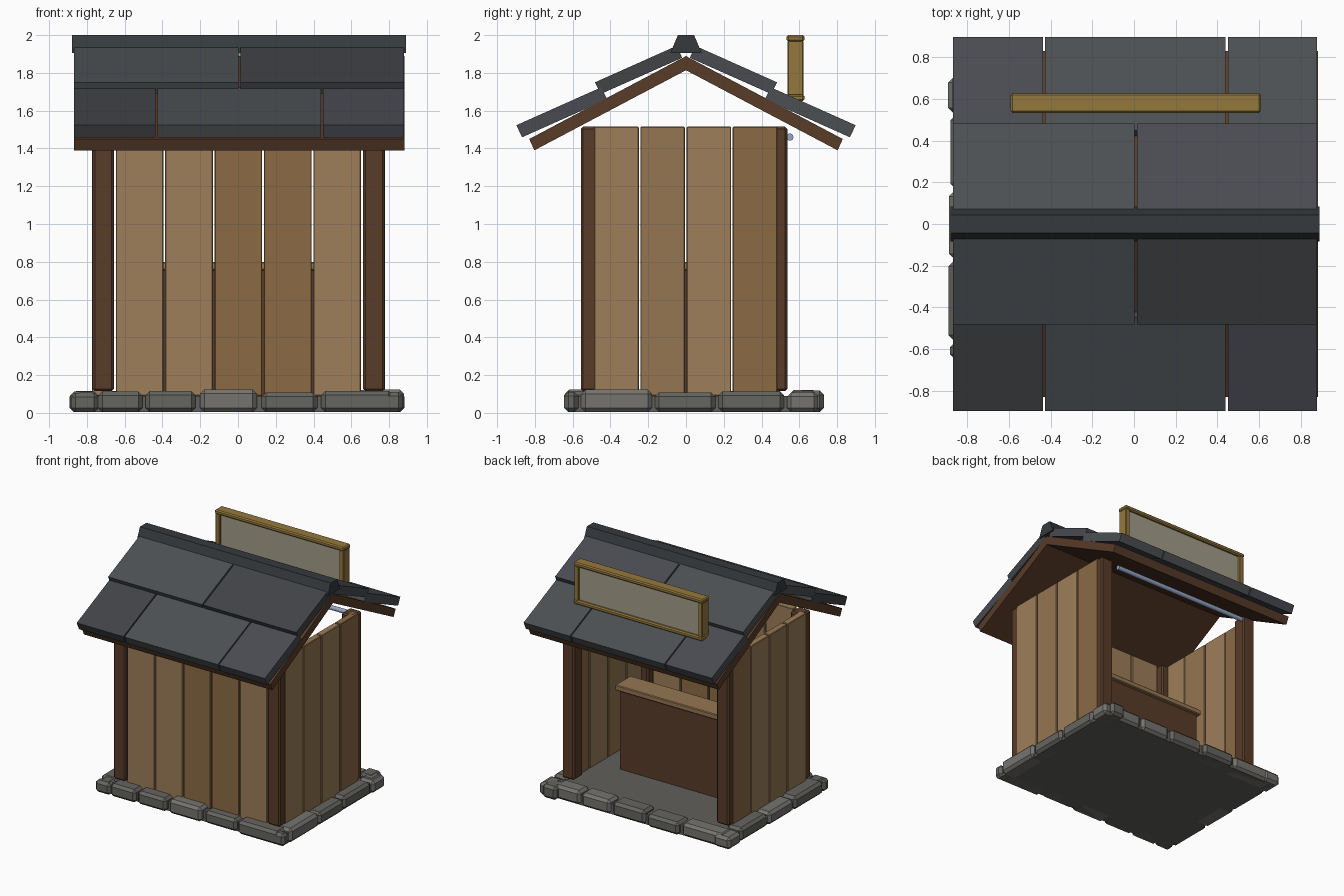
import bpy, bmesh, random
from math import radians

if "Cube" in bpy.data.objects:
    bpy.data.objects.remove(bpy.data.objects["Cube"])

random.seed(4)


def material(name, rgb):
    m = bpy.data.materials.new(name)
    m.diffuse_color = (*rgb, 1)
    m.use_nodes = True
    m.node_tree.nodes["Principled BSDF"].inputs["Base Color"].default_value = m.diffuse_color
    return m


PLANKS = [material("plank_light", (.34, .21, .10)),
          material("plank_mid", (.30, .18, .085)),
          material("plank_warm", (.26, .145, .06))]
DARK = material("dark_wood", (.10, .045, .022))
SLATES = [material("slate_grey", (.072, .080, .085)),
          material("slate_blue", (.066, .070, .085)),
          material("slate_dark", (.052, .056, .062))]
CAP = material("ridge_slate", (.035, .042, .048))
STONES = [material("stone_light", (.18, .175, .16)),
          material("stone_dark", (.13, .128, .115))]
FLOOR = material("floor_stone", (.12, .115, .105))
GOLD = material("gilded_frame", (.30, .19, .045))
PANEL = material("sign_panel", (.36, .33, .25))
TUBE = material("tube_light", (.30, .38, .55))


def finish(name, bm, mat, bevel=0):
    if bevel:
        bmesh.ops.bevel(bm, geom=bm.edges[:], offset=bevel, segments=1,
                        affect='EDGES', clamp_overlap=True)
    bmesh.ops.recalc_face_normals(bm, faces=bm.faces[:])
    me = bpy.data.meshes.new(name)
    bm.to_mesh(me)
    bm.free()
    me.materials.append(mat)
    ob = bpy.data.objects.new(name, me)
    bpy.context.collection.objects.link(ob)
    return ob


def box(name, x, y, z, mat, bevel=0):
    """Box given by its (min, max) range on each axis."""
    bm = bmesh.new()
    bmesh.ops.create_cube(bm, size=1)
    for v in bm.verts:
        v.co = [r[0] + (c + .5) * (r[1] - r[0]) for c, r in zip(v.co, (x, y, z))]
    return finish(name, bm, mat, bevel)


def prism(name, profile, x, mat, bevel=0):
    """Extrude a (y, z) profile along x."""
    bm = bmesh.new()
    face = bm.faces.new([bm.verts.new((x[0], *p)) for p in profile])
    ext = bmesh.ops.extrude_face_region(bm, geom=[face])["geom"]
    for v in ext:
        if isinstance(v, bmesh.types.BMVert):
            v.co.x = x[1]
    return finish(name, bm, mat, bevel)


# Floor slab
box("floor_slab", (-.85, .85), (-.60, .67), (.005, .09), FLOOR)

# Stone border: front and back rows, then the two side rows
long_row = [(-.86, -.75), (-.74, -.505), (-.49, -.225), (-.20, .10), (.125, .42), (.44, .82)]
side_row = [(-.645, -.57), (-.555, -.18), (-.165, .155), (.17, .52), (.535, .70)]


def stone(name, x, y):
    box(name, x, y, (.005, random.uniform(.105, .125)), random.choice(STONES), .022)


for i, span in enumerate(long_row):
    j = random.uniform(-.012, .012)
    stone(f"front_stone_{i}", span, (-.635 + j, -.49))
    back = (-span[1], -span[0])
    stone(f"back_stone_{i}", back, (.55, .70 + j))
for i, span in enumerate(side_row):
    j = random.uniform(-.012, .008)
    stone(f"right_stone_{i}", (.74, .88 + j), span)
    stone(f"left_stone_{i}", (-.89 - j, -.74), span)
stone("back_corner_stone", (.70, .83), (.59, .73))

# Corner posts
for sx, side in ((-1, "left"), (1, "right")):
    x = sorted((sx * .66 + .003, sx * .773 + .003))
    box(f"front_{side}_post", x, (-.557, -.442), (.115, 1.515), DARK, .012)
    box(f"back_{side}_post", x, (.422, .537), (.115, 1.515), DARK, .012)

# Front wall planks
tone = [0, 0, 2, 2, 0]
for i in range(5):
    x0 = -.647 + i * .2615
    box(f"front_plank_{i}", (x0, x0 + .252), (-.545, -.49), (.09, 1.515), PLANKS[tone[i]], .004)

# Side wall planks
for sx, side in ((-1, "left"), (1, "right")):
    for i in range(4):
        y0 = -.486 + i * .2445
        x = sorted((sx * .72 + .003, sx * .776 + .003))
        box(f"{side}_plank_{i}", x, (y0, y0 + .236), (.09, 1.515), PLANKS[(0, 1, 0, 2)[i]], .004)

# Counter facing the open back
box("counter_body", (-.53, .53), (-.03, .12), (.085, .76), DARK)
box("counter_top", (-.555, .555), (-.055, .148), (.755, .80), PLANKS[1], .006)

# Roof deck as one folded board
prism("roof_deck", [(0, 1.889), (.83, 1.45), (.803, 1.39), (0, 1.814),
                    (-.803, 1.39), (-.83, 1.45)], (-.868, .882), DARK)

# Slate tiles: a lower and an overlapping upper course on each slope
lower = [(.898, 1.523), (.868, 1.459), (.418, 1.66), (.448, 1.724)]
upper = [(.482, 1.75), (.452, 1.688), (.02, 1.88), (.05, 1.943)]
courses = (("lower", lower, [(-.868, -.436), (-.426, .440), (.450, .878)], (2, 0, 1)),
           ("upper", upper, [(-.868, .002), (.014, .878)], (0, 2)))
for sy, side in ((-1, "front"), (1, "back")):
    for course, profile, spans, tones in courses:
        for i, span in enumerate(spans):
            t = tones[i] if sy < 0 else (1 if tones[i] == 2 else 0)
            prism(f"{side}_{course}_tile_{i}", [(sy * y, z) for y, z in profile], span, SLATES[t])

# Ridge cap
prism("ridge_cap", [(-.043, 2), (.043, 2), (.083, 1.905), (-.083, 1.905)], (-.88, .89), CAP)

# Sign board above the back opening
box("sign_panel", (-.56, .58), (.555, .605), (1.66, 1.985), PANEL)
for name, z in (("top", (1.965, 2.0)), ("bottom", (1.65, 1.685))):
    box(f"sign_frame_{name}", (-.592, .608), (.533, .627), z, GOLD, .009)
for name, x in (("left", (-.587, -.547)), ("right", (.563, .603))):
    box(f"sign_frame_{name}", x, (.537, .623), (1.68, 1.97), GOLD, .005)

# Tube light under the back eave
bpy.ops.mesh.primitive_cylinder_add(vertices=10, radius=.019, depth=1.25,
                                    location=(0, .55, 1.46), rotation=(0, radians(90), 0))
tube = bpy.context.object
tube.name = "tube_light"
tube.data.materials.append(TUBE)
bpy.ops.object.shade_smooth_by_angle(angle=radians(40))
